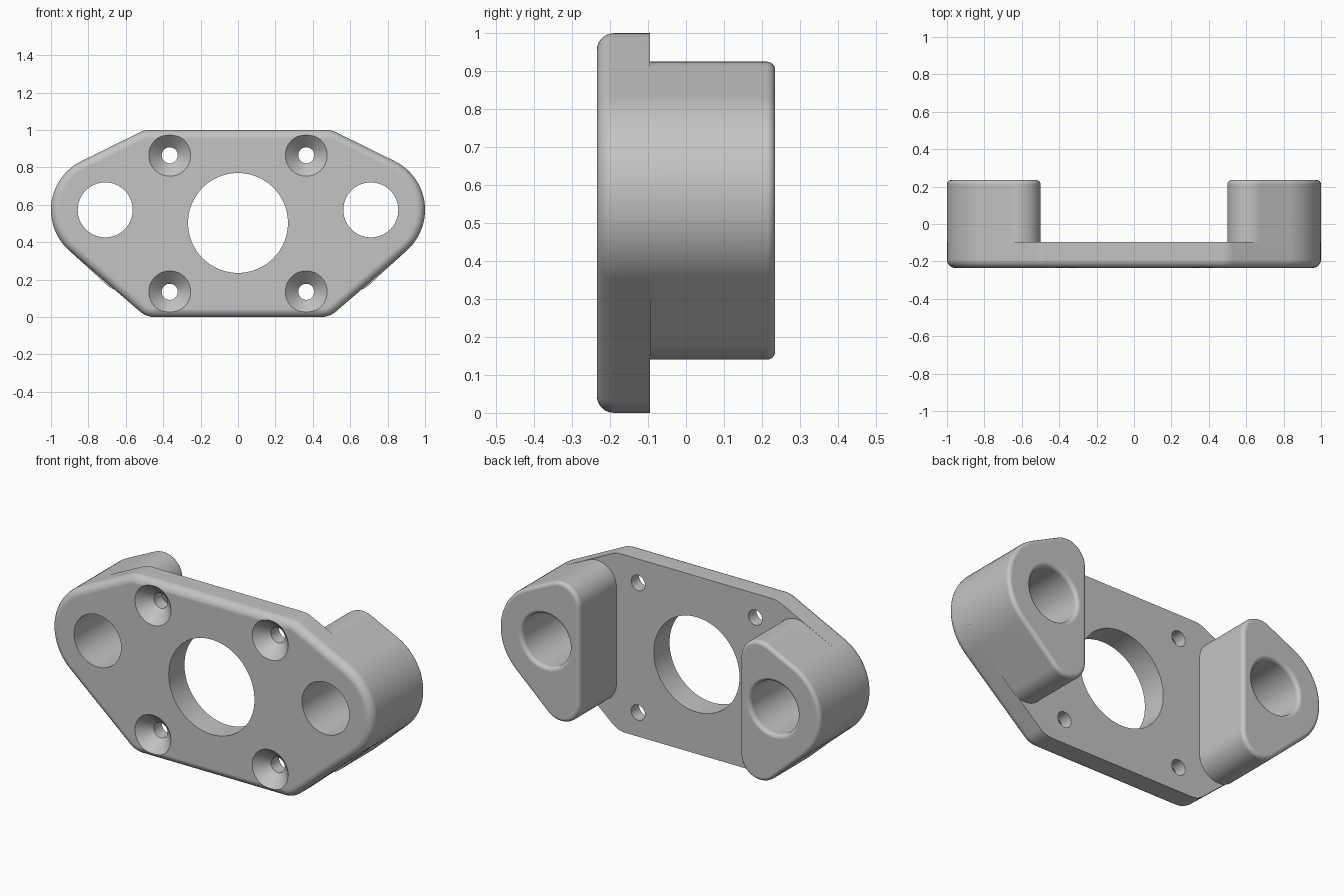
import bpy, bmesh
from math import pi, sin, cos, acos, atan2, hypot, tau

cube = bpy.data.objects.get("Cube")
if cube:
    bpy.data.objects.remove(cube, do_unlink=True)

FRONT, STEP, BACK = -0.235, -0.095, 0.235
EAR = (0.71, 0.573, 0.29)
HOLE_R = 0.147

grey = bpy.data.materials.new("light grey")
grey.use_nodes = True
colour = (0.55, 0.55, 0.55, 1)
grey.diffuse_color = colour
grey.node_tree.nodes["Principled BSDF"].inputs["Base Color"].default_value = colour


def outline(circles, inset):
    """Belt around counter-clockwise circles (x, z, radius), shrunk by inset."""
    tangents = []
    for (x1, z1, r1), (x2, z2, r2) in zip(circles, circles[1:] + circles[:1]):
        dx, dz = x2 - x1, z2 - z1
        tangents.append(atan2(dz, dx) - acos((r1 - r2) / hypot(dx, dz)))
    points = []
    for i, (x, z, r) in enumerate(circles):
        start = tangents[i - 1]
        span = (tangents[i] - start) % tau
        steps = max(4, round(span / (pi / 36)))
        for k in range(steps + 1):
            a = start + span * k / steps
            points.append((x + (r - inset) * cos(a), z + (r - inset) * sin(a)))
    return points


def loft(bm, rings):
    """Skin a stack of (y, points) rings and cap both ends."""
    loops = [[bm.verts.new((x, y, z)) for x, z in pts] for y, pts in rings]
    for a, b in zip(loops, loops[1:]):
        for i in range(len(a)):
            j = (i + 1) % len(a)
            bm.faces.new((a[i], a[j], b[j], b[i]))
    bm.faces.new(loops[0])
    bm.faces.new(loops[-1])


def turned(bm, x, z, profile, sides=64):
    """Solid of revolution along y from (y, radius) pairs."""
    loft(bm, [(y, [(x + r * cos(tau * i / sides), z + r * sin(tau * i / sides))
                   for i in range(sides)]) for y, r in profile])


def make(name, bm):
    bmesh.ops.recalc_face_normals(bm, faces=bm.faces)
    mesh = bpy.data.meshes.new(name)
    bm.to_mesh(mesh)
    bm.free()
    mesh.materials.append(grey)
    obj = bpy.data.objects.new(name, mesh)
    bpy.context.collection.objects.link(obj)
    return obj


def drill_and_finish(obj, cutter):
    """Cut the holes, then smooth with crisp edges."""
    bpy.ops.object.select_all(action='DESELECT')
    bpy.context.view_layer.objects.active = obj
    obj.select_set(True)
    cut = obj.modifiers.new("holes", 'BOOLEAN')
    cut.operation, cut.solver, cut.object = 'DIFFERENCE', 'EXACT', cutter
    bpy.ops.object.modifier_apply(modifier=cut.name)
    bpy.data.objects.remove(cutter, do_unlink=True)
    bpy.ops.object.shade_smooth_by_angle(angle=pi / 6)
    weighted = obj.modifiers.new("clean shading", 'WEIGHTED_NORMAL')
    weighted.keep_sharp = True


def mirrored(circles):
    return [(-x, z, r) for x, z, r in reversed(circles)]


def rounding(radius, steps=6):
    """(depth from the face, inset) pairs of a quarter-round edge."""
    return [(radius * (1 - cos(pi / 2 * k / steps)),
             radius * (1 - sin(pi / 2 * k / steps))) for k in range(steps + 1)]


# Flange plate with a rounded front edge
half = [(0.445, 0.12, 0.12), EAR, (0.472, 0.88, 0.12)]
circles = half + mirrored(half)
bm = bmesh.new()
rings = [(FRONT + d, outline(circles, i)) for d, i in rounding(0.045)]
loft(bm, rings + [(STEP, outline(circles, 0))])
plate = make("flange_plate", bm)

# Centre bore, ear holes and countersunk screw holes
bm = bmesh.new()
turned(bm, 0, 0.503, [(-0.3, 0.267), (0, 0.267)], 96)
for side in (-1, 1):
    turned(bm, side * EAR[0], EAR[1], [(-0.3, HOLE_R), (0, HOLE_R)])
    for z in (0.135, 0.865):
        turned(bm, side * 0.365, z,
               [(-0.255, 0.132), (-0.166, 0.043), (0, 0.043)], 48)
drill_and_finish(plate, make("plate_cutter", bm))

# Two rear bosses with rounded rims and through holes
boss = [(0.62, 0.26, 0.12), EAR, (0.62, 0.805, 0.12)]
for name, circles, side in (("left_boss", boss, 1),
                            ("right_boss", mirrored(boss), -1)):
    bm = bmesh.new()
    rings = [(BACK - d, outline(circles, i)) for d, i in rounding(0.022)]
    loft(bm, rings + [(STEP, outline(circles, 0))])
    body = make(name, bm)
    bm = bmesh.new()
    lip = [(BACK - d, HOLE_R + i) for d, i in rounding(0.022)]
    turned(bm, side * EAR[0], EAR[1],
           [(0.3, lip[0][1])] + lip + [(-0.2, HOLE_R)])
    drill_and_finish(body, make("boss_cutter", bm))
